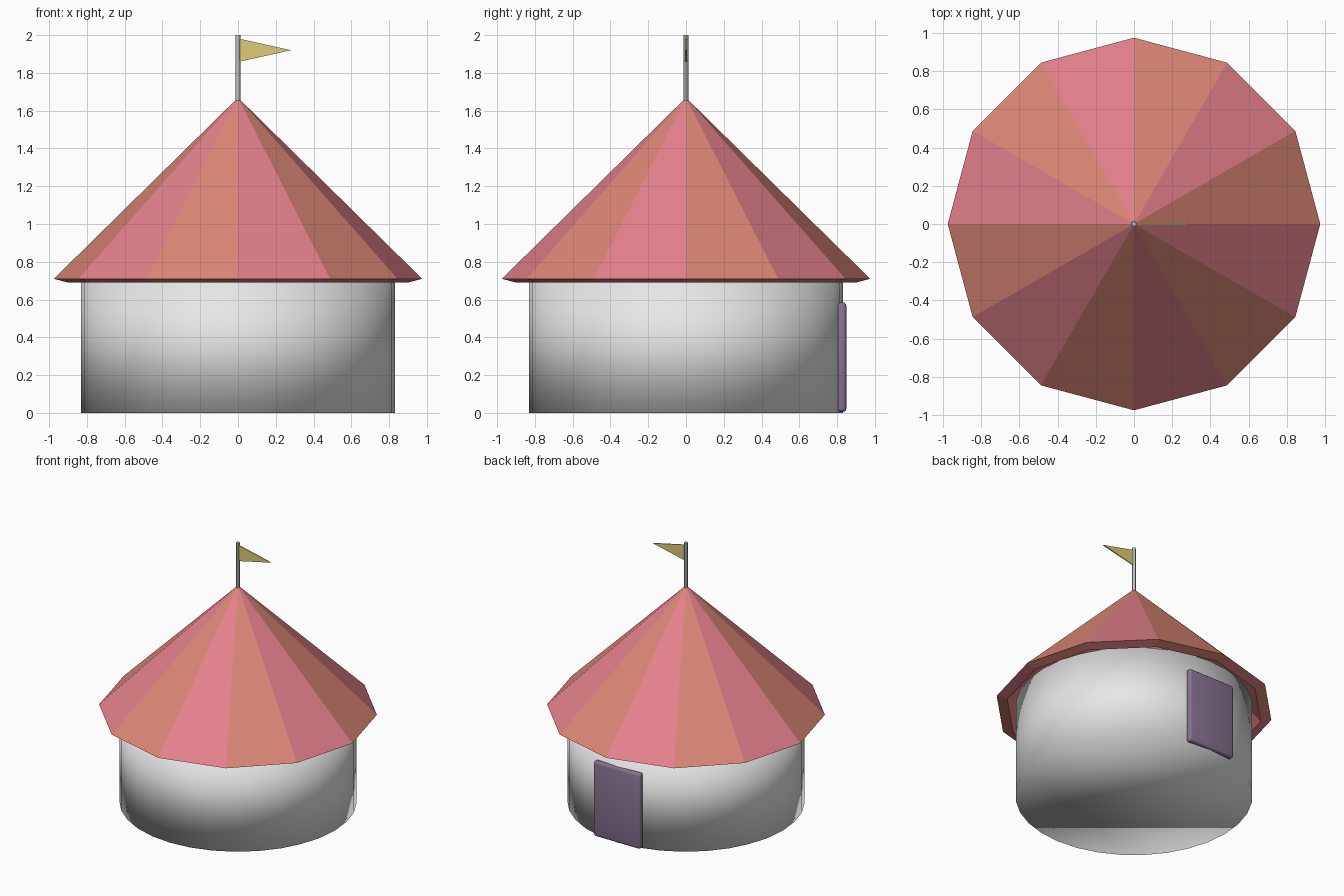
import bpy, bmesh, math

if "Cube" in bpy.data.objects:
    bpy.data.objects.remove(bpy.data.objects["Cube"], do_unlink=True)


def material(name, rgb):
    m = bpy.data.materials.new(name)
    m.use_nodes = True
    m.diffuse_color = (*rgb, 1)
    m.node_tree.nodes["Principled BSDF"].inputs["Base Color"].default_value = (*rgb, 1)
    return m


canvas = material("white canvas", (0.8, 0.8, 0.8))
pink = material("pink cloth", (0.78, 0.22, 0.26))
orange = material("orange cloth", (0.72, 0.24, 0.18))
purple = material("purple door", (0.24, 0.17, 0.28))
steel = material("grey metal", (0.55, 0.55, 0.55))
yellow = material("yellow cloth", (0.73, 0.6, 0.18))


def add_mesh(name, bm, *mats):
    bmesh.ops.recalc_face_normals(bm, faces=bm.faces)
    mesh = bpy.data.meshes.new(name)
    bm.to_mesh(mesh)
    bm.free()
    obj = bpy.data.objects.new(name, mesh)
    bpy.context.collection.objects.link(obj)
    for m in mats:
        mesh.materials.append(m)
    return obj


def cylinder(name, radius, z0, z1, sides, mat):
    bpy.ops.mesh.primitive_cylinder_add(vertices=sides, radius=radius, depth=z1 - z0,
                                        location=(0, 0, (z0 + z1) / 2))
    obj = bpy.context.object
    obj.name = name
    obj.data.materials.append(mat)
    return obj


# Round wall, softly shaded across its caps
wall = cylinder("wall", 0.83, 0, 0.72, 32, canvas)
wall.data.shade_smooth()

# Hollow twelve-sided roof: outer cone, slanted rim, inner cone
SIDES = 12
bm = bmesh.new()
rings = []
for radius, z in ((0.014, 1.655), (0.975, 0.71), (0.9, 0.69), (0.014, 1.6)):
    angles = [math.tau * i / SIDES for i in range(SIDES)]
    rings.append([bm.verts.new((radius * math.cos(a), radius * math.sin(a), z)) for a in angles])
for upper, lower in zip(rings, rings[1:]):
    for i in range(SIDES):
        j = (i + 1) % SIDES
        face = bm.faces.new((upper[i], lower[i], lower[j], upper[j]))
        face.material_index = i % 2
bm.faces.new(rings[0])
bm.faces.new(rings[-1])
add_mesh("roof", bm, orange, pink)

# Flag pole
pole = cylinder("flag_pole", 0.0125, 1.6, 2, 12, steel)
bpy.ops.object.shade_smooth_by_angle()

# Triangular pennant
bm = bmesh.new()
tri = [bm.verts.new((x, -0.004, z)) for x, z in ((0.01, 1.86), (0.28, 1.92), (0.01, 1.98))]
front = bm.faces.new(tri)
extruded = bmesh.ops.extrude_face_region(bm, geom=[front], use_keep_orig=True)
for v in extruded["geom"]:
    if isinstance(v, bmesh.types.BMVert):
        v.co.y = 0.004
add_mesh("flag", bm, yellow)

# Rounded door slab on the back of the wall
bpy.ops.mesh.primitive_cube_add(size=1, location=(0, 0.825, 0.295))
door = bpy.context.object
door.name = "door"
door.scale = (0.4, 0.048, 0.58)
bpy.ops.object.transform_apply(location=False, rotation=False, scale=True)
door.data.materials.append(purple)
bevel = door.modifiers.new("rounded edges", "BEVEL")
bevel.width = 0.018
bevel.segments = 3
door.data.shade_smooth()
